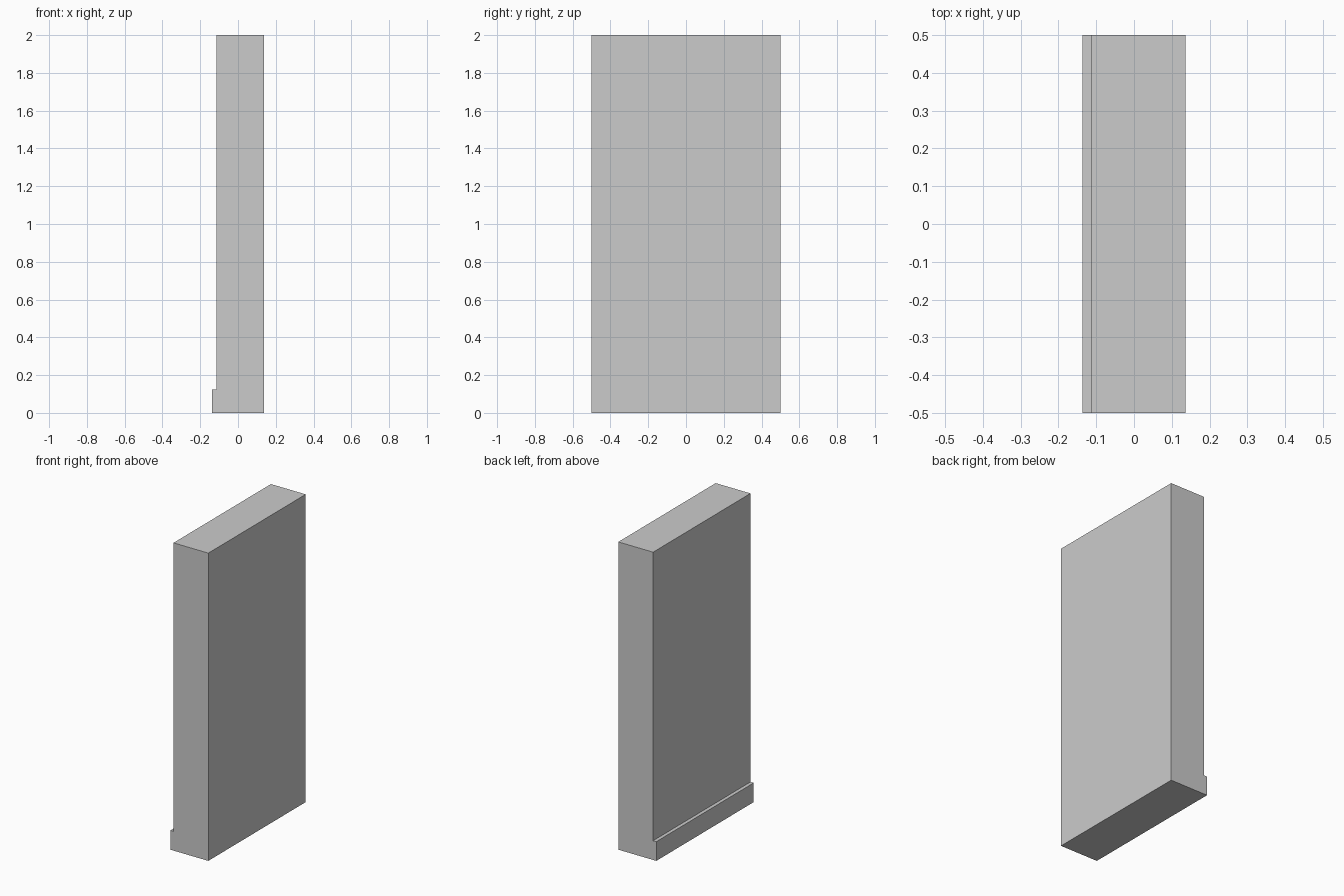
import bpy, bmesh
from mathutils import Vector

if "Cube" in bpy.data.objects:
    bpy.data.objects.remove(bpy.data.objects["Cube"])

LENGTH = 1.0
HALF_DEPTH = 0.1365      # overall depth including the skirting
WALL_BACK = -0.1135      # wall face above the skirting
HEIGHT = 2.0
SKIRTING_HEIGHT = 0.125

# Wall cross-section with a skirting step at the foot, in the xz plane
profile = [
    (-HALF_DEPTH, 0), (HALF_DEPTH, 0), (HALF_DEPTH, HEIGHT),
    (WALL_BACK, HEIGHT), (WALL_BACK, SKIRTING_HEIGHT),
    (-HALF_DEPTH, SKIRTING_HEIGHT),
]

# Extrude the section along y
bm = bmesh.new()
face = bm.faces.new([bm.verts.new((x, -LENGTH / 2, z)) for x, z in profile])
extruded = bmesh.ops.extrude_face_region(bm, geom=[face], use_keep_orig=True)["geom"]
bmesh.ops.translate(bm, vec=Vector((0, LENGTH, 0)),
                    verts=[v for v in extruded if isinstance(v, bmesh.types.BMVert)])
bmesh.ops.recalc_face_normals(bm, faces=bm.faces)

mesh = bpy.data.meshes.new("wall_with_skirting")
bm.to_mesh(mesh)
bm.free()
wall = bpy.data.objects.new("wall_with_skirting", mesh)
bpy.context.collection.objects.link(wall)
